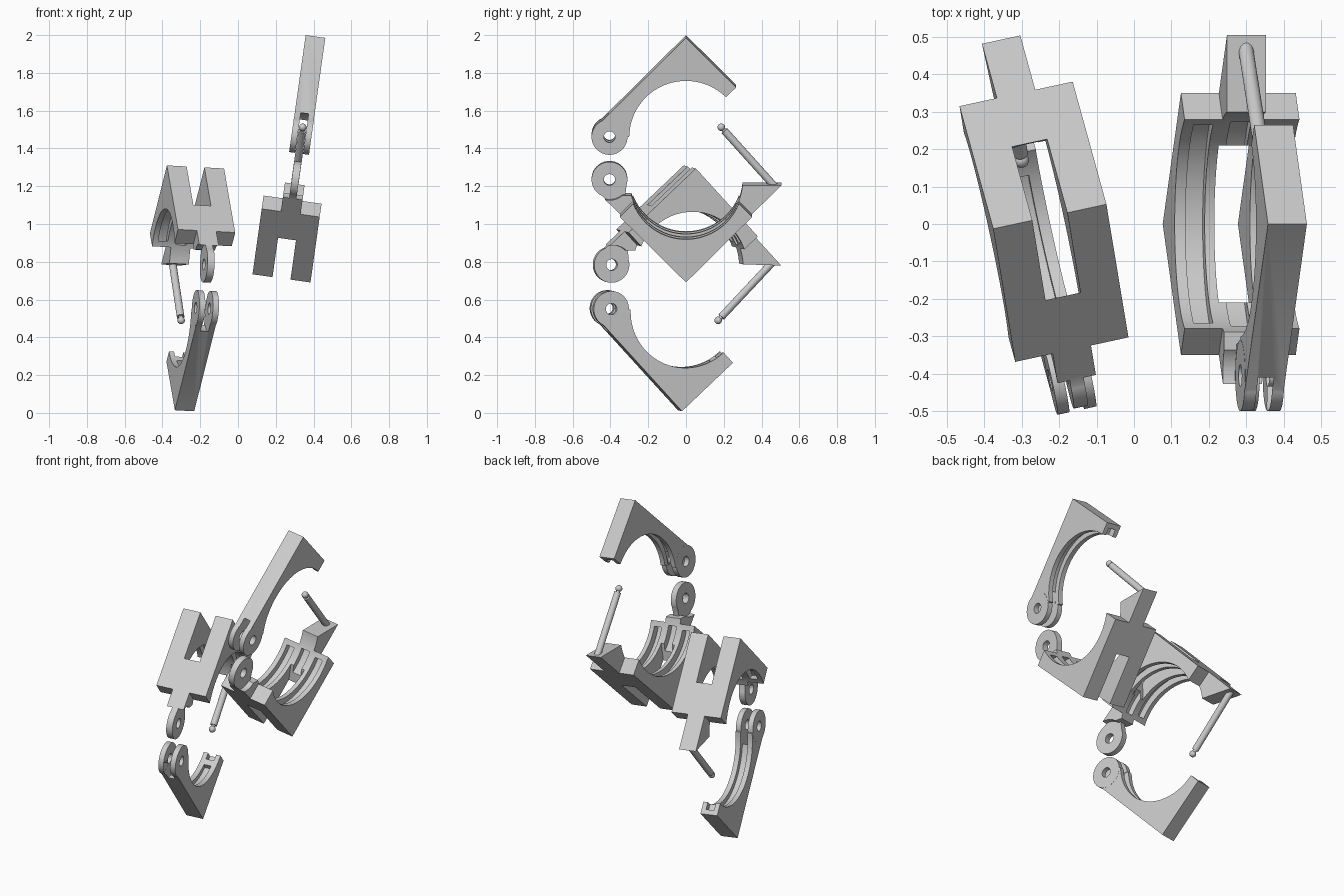
import bpy, bmesh
from math import sin, cos, pi, radians, asin, degrees
from mathutils import Matrix, Vector

if "Cube" in bpy.data.objects:
    bpy.data.objects.remove(bpy.data.objects["Cube"])

R, APEX, HALF = 0.30, 0.53, 0.0525     # bore radius, outer corner height, narrow half width
HINGE = (-0.405, 0.0)


def prism(name, pts, u0, u1):
    """Extrude a (y, z) outline along x from u0 to u1."""
    bm = bmesh.new()
    a = [bm.verts.new((u0, y, z)) for y, z in pts]
    b = [bm.verts.new((u1, y, z)) for y, z in pts]
    bm.faces.new(a)
    bm.faces.new(b)
    n = len(pts)
    for i in range(n):
        bm.faces.new((a[i], a[(i + 1) % n], b[(i + 1) % n], b[i]))
    bmesh.ops.recalc_face_normals(bm, faces=bm.faces)
    return finish(name, bm)


def finish(name, bm):
    me = bpy.data.meshes.new(name)
    bm.to_mesh(me)
    bm.free()
    ob = bpy.data.objects.new(name, me)
    bpy.context.collection.objects.link(ob)
    return ob


def arc(r, a0, a1, n=48, c=(0, 0)):
    return [(c[0] + r * cos(radians(a0 + (a1 - a0) * i / n)),
             c[1] + r * sin(radians(a0 + (a1 - a0) * i / n))) for i in range(n + 1)]


def disc(r, u0, u1, c=(0, 0), n=64):
    return prism("disc", arc(r, 0, 360, n, c)[:-1], u0, u1)


def rect(y0, z0, y1, z1):
    return [(y0, z0), (y1, z0), (y1, z1), (y0, z1)]


def boolean(ob, tool, op):
    m = ob.modifiers.new("bool", 'BOOLEAN')
    m.operation, m.solver, m.object = op, 'EXACT', tool
    bpy.context.view_layer.objects.active = ob
    bpy.ops.object.modifier_apply(modifier=m.name)
    bpy.data.objects.remove(tool)


def cut(ob, tool):
    boolean(ob, tool, 'DIFFERENCE')


def add(ob, tool):
    boolean(ob, tool, 'UNION')


# cradle body: wide wedge plus narrow ears
wide = [(0, -APEX), (0.35, -0.18), (0.27, -0.10), (-0.27, -0.10), (-0.35, -0.18)]
body = prism("cradle_body", wide, -0.155, 0.155)
ears = [(0, -APEX), (0.505, -0.025), (0.28, -0.025), (-0.28, -0.08), (-0.45, -0.08)]
add(body, prism("ears", ears, -HALF, HALF))
cut(body, disc(R, -0.3, 0.3, n=96))
cut(body, disc(0.105, -0.1, 0.1, HINGE))
cut(body, prism("window", rect(-0.21, -0.7, 0.21, -0.1), -0.048, 0.048))


# pad grooves in both legs and the ears
def groove(r, top, u0, u1):
    a = degrees(asin(top / r))
    return prism("groove", arc(r, 180 + a, 360 - a), u0, u1)


for s in (-1, 1):
    cut(body, groove(0.34, 0.14, s * 0.1 - 0.026, s * 0.1 + 0.026))
cut(body, groove(0.335, 0.125, -0.028, 0.028))

# single hinge knuckle
stem = [(-0.48, -0.05), (-0.42, -0.11), (-0.33, -0.16), (-0.315, -0.03), (-0.4, 0.0)]
add(body, prism("stem", stem, -0.019, 0.019))
add(body, disc(0.095, -0.0192, 0.0192, HINGE))
cut(body, disc(0.03, -0.1, 0.1, HINGE))

# clamp arm with forked hinge
outline = [(0, APEX), (-0.472, 0.058), (-0.405, -0.01), (-0.301, 0.0)]
outline += arc(R, 178, 45) + [(0.265, 0.265)]
arm = prism("clamp_arm", outline, -HALF, HALF)
add(arm, disc(0.095, -HALF - 0.0005, HALF + 0.0005, HINGE))
cut(arm, disc(0.12, -0.021, 0.021, HINGE))
cut(arm, disc(0.03, -0.1, 0.1, HINGE))
cut(arm, prism("arm_groove", arc(0.33, 60, 180) + [(0, 0)], -0.022, 0.022))
notch = prism("notch", rect(0.28, -0.1, 0.345, 0.04), -0.025, 0.025)
notch.data.transform(Matrix.Rotation(radians(45), 4, 'X'))
cut(arm, notch)

# latch pin: shaft, neck and rounded tip
bm = bmesh.new()
p0, p1 = Vector((0, 0.475, -0.045)), Vector((0, 0.187, 0.278))
d = (p1 - p0).normalized()
rot = d.to_track_quat('Z', 'Y').to_matrix().to_4x4()


def rod(a, b, r):
    bmesh.ops.create_cone(bm, cap_ends=True, segments=24, radius1=r, radius2=r, depth=(b - a).length,
                          matrix=Matrix.Translation((a + b) / 2) @ rot)


rod(p0, p1 - d * 0.025, 0.02)
rod(p1 - d * 0.027, p1, 0.012)
bmesh.ops.create_uvsphere(bm, u_segments=24, v_segments=12, radius=0.02,
                          matrix=Matrix.Translation(p1))
pin = finish("latch_pin", bm)

arm.data.transform(Matrix.Translation((0, 0, 0.233)))

# two poses of the complete clamp
r_up = Matrix.Rotation(radians(8), 4, 'Y')
up = Matrix.Translation((0.304, 0, 1.237)) @ r_up
r_dn = (Matrix.Rotation(radians(12.3), 4, 'Z') @ Matrix.Rotation(radians(-1.7), 4, 'X')
        @ Matrix.Rotation(radians(183), 4, 'Y'))
centre = Vector((-0.225, 0.02, 1.302)) + r_dn @ Vector((0, 0, APEX))
down = Matrix.Translation(centre) @ r_dn

for ob in (body, arm, pin):
    bpy.ops.object.select_all(action='DESELECT')
    ob.select_set(True)
    bpy.context.view_layer.objects.active = ob
    bpy.ops.object.shade_smooth_by_angle()
    twin = ob.copy()
    twin.data = ob.data.copy()
    bpy.context.collection.objects.link(twin)
    twin.name = "lower_" + ob.name
    ob.name = "upper_" + ob.name
    ob.matrix_world, twin.matrix_world = up, down
